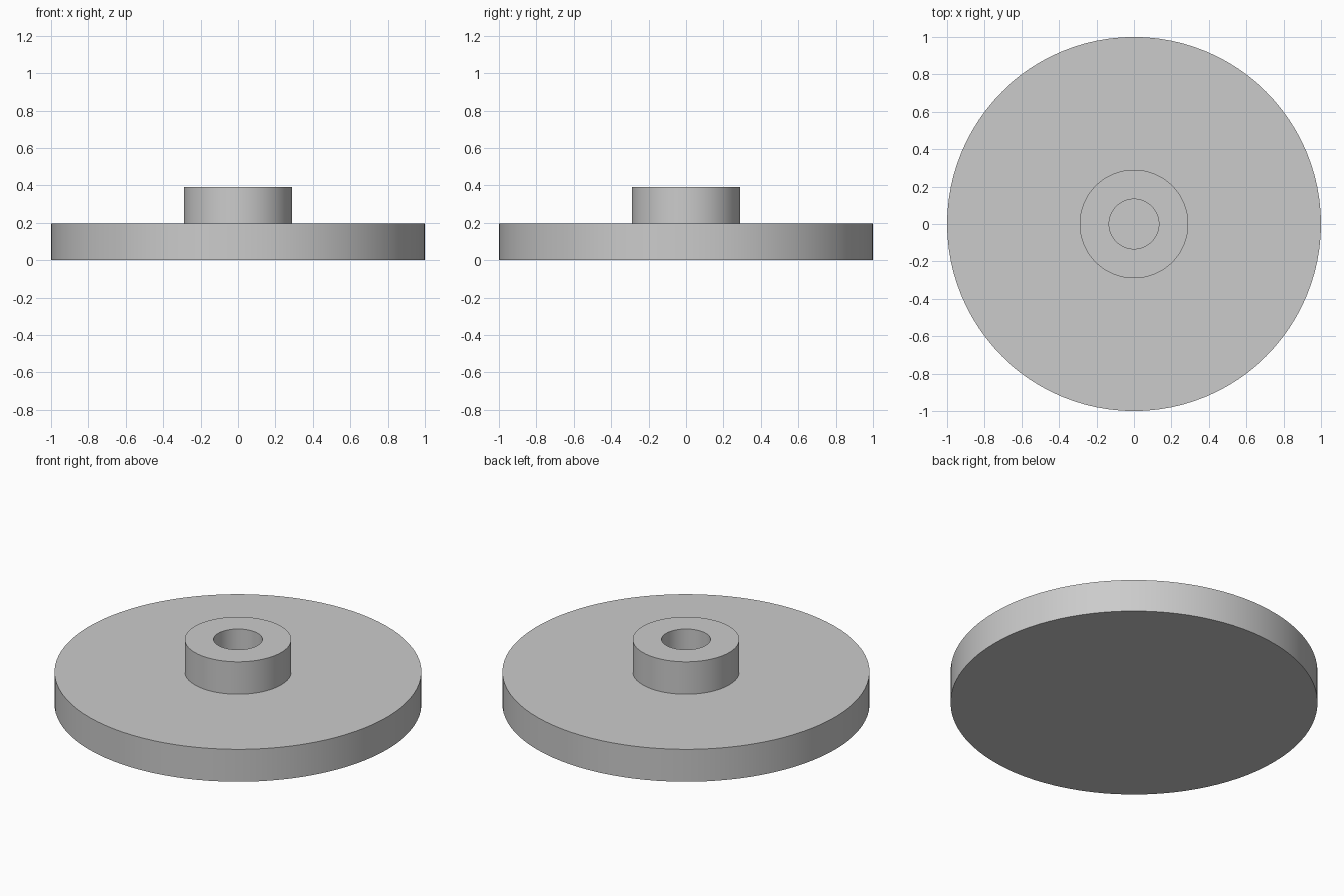
import bpy, bmesh, math

cube = bpy.data.objects.get("Cube")
if cube:
    bpy.data.objects.remove(cube, do_unlink=True)

SEGMENTS = 96

grey = bpy.data.materials.new("plain grey")
grey.use_nodes = True
colour = (0.6, 0.6, 0.6, 1)
grey.diffuse_color = colour
grey.node_tree.nodes["Principled BSDF"].inputs["Base Color"].default_value = colour


def lathe(name, profile):
    """Turn an (radius, height) profile around the z axis."""
    bm = bmesh.new()
    verts = [bm.verts.new((r, 0, z)) for r, z in profile]
    edges = [bm.edges.new(pair) for pair in zip(verts, verts[1:])]
    bmesh.ops.spin(bm, geom=verts + edges, cent=(0, 0, 0), axis=(0, 0, 1),
                   angle=math.tau, steps=SEGMENTS)
    bmesh.ops.remove_doubles(bm, verts=bm.verts, dist=0.0001)
    bmesh.ops.recalc_face_normals(bm, faces=bm.faces)
    mesh = bpy.data.meshes.new(name)
    bm.to_mesh(mesh)
    bm.free()
    mesh.materials.append(grey)
    obj = bpy.data.objects.new(name, mesh)
    bpy.context.collection.objects.link(obj)
    bpy.ops.object.select_all(action="DESELECT")
    obj.select_set(True)
    bpy.context.view_layer.objects.active = obj
    bpy.ops.object.shade_smooth_by_angle(angle=math.radians(30))
    return obj


DISC_TOP, HUB_TOP = 0.195, 0.39
HUB_RADIUS, BORE_RADIUS = 0.29, 0.133

# Flat disc with a raised hub and a blind central bore, one closed surface
lathe("disc_with_hub", [
    (0, 0), (1, 0), (1, DISC_TOP),
    (HUB_RADIUS, DISC_TOP), (HUB_RADIUS, HUB_TOP),
    (BORE_RADIUS, HUB_TOP), (BORE_RADIUS, DISC_TOP), (0, DISC_TOP),
])
